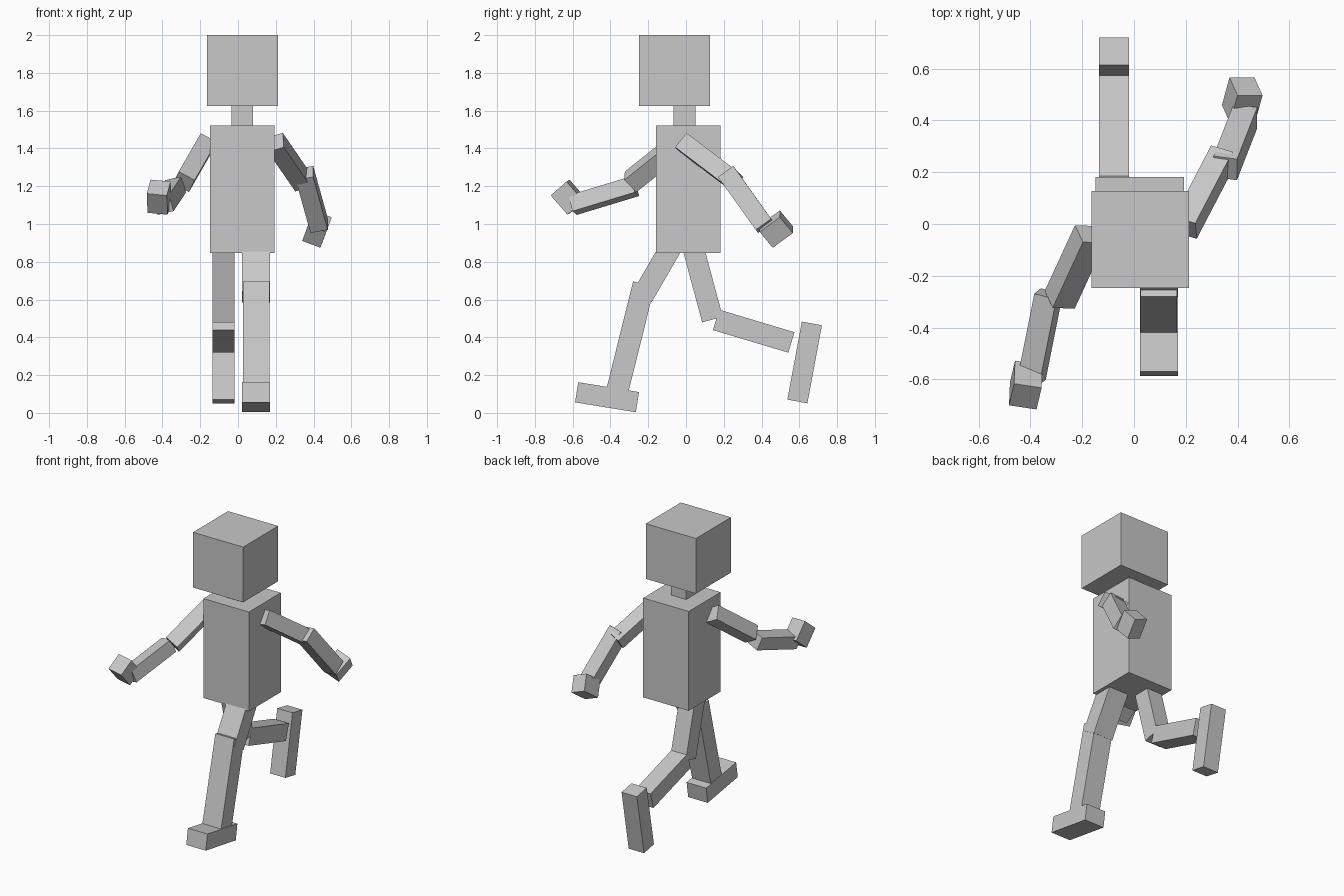
import bpy
from mathutils import Matrix, Vector

default = bpy.data.objects.get("Cube")
if default:
    bpy.data.objects.remove(default)

grey = bpy.data.materials.new("plain_grey")
grey.use_nodes = True
COLOUR = (0.58, 0.58, 0.58, 1)
grey.diffuse_color = COLOUR
grey.node_tree.nodes["Principled BSDF"].inputs["Base Color"].default_value = COLOUR


def block(name, centre, size, along=(0, 0, 1), side=(1, 0, 0)):
    """Box whose local z follows `along` and local x lies near `side`."""
    z = Vector(along).normalized()
    x = Vector(side)
    x = (x - z * x.dot(z)).normalized()
    turn = Matrix((x, z.cross(x), z)).transposed().to_4x4()
    bpy.ops.mesh.primitive_cube_add(size=1)
    obj = bpy.context.object
    obj.name = name
    obj.matrix_world = Matrix.Translation(centre) @ turn @ Matrix.Diagonal((*size, 1))
    obj.data.materials.append(grey)
    return obj


def limb(name, start, end, width, depth, side=(1, 0, 0)):
    """Square-ended bar running from start to end."""
    a, b = Vector(start), Vector(end)
    return block(name, (a + b) / 2, (width, depth, (b - a).length), b - a, side)


# Head, neck and torso
block("head", (0.024, -0.06, 1.8125), (0.377, 0.376, 0.375))
block("neck", (0.022, -0.008, 1.573), (0.115, 0.115, 0.11))
block("torso", (0.023, 0.011, 1.183), (0.342, 0.342, 0.675))

# Left leg, striding forward
LX, LW = 0.096, 0.147
limb("left_thigh", (LX, -0.052, 0.925), (LX, -0.232, 0.614), LW, 0.115)
limb("left_shin", (LX, -0.223, 0.682), (LX, -0.368, 0.1), LW - 0.006, 0.117)
block("left_foot", (LX, -0.418, 0.083), (LW, 0.326, 0.108), (0, 0.16, 0.987))

# Right leg, kicked back
RX, RW = -0.077, 0.115
limb("right_thigh", (RX, 0.026, 0.92), (RX, 0.14, 0.494), RW, 0.113)
limb("right_shin", (RX, 0.159, 0.4925), (RX, 0.558, 0.373), RW, 0.113)
block("right_foot", (RX, 0.628, 0.267), (RW, 0.108, 0.42), (0, 0.183, 0.983))

# Left arm, swung back
limb("left_upper_arm", (0.198, -0.015, 1.432), (0.342, 0.261, 1.223),
     0.09, 0.097, (0.913, -0.267, 0.278))
limb("left_forearm", (0.352, 0.216, 1.27), (0.43, 0.416, 0.99),
     0.094, 0.1, (0.967, -0.156, 0.208))
block("left_hand", (0.418, 0.478, 0.973), (0.103, 0.113, 0.135),
      (0.03, 0.11, 0.08), (0.108, 0.012, -0.03))

# Right arm, swung forward
limb("right_upper_arm", (-0.17, -0.039, 1.426), (-0.287, -0.293, 1.223),
     0.096, 0.096, (0.885, -0.035, -0.465))
limb("right_forearm", (-0.33, -0.27, 1.2), (-0.396, -0.6, 1.1),
     0.09, 0.09, (0.95, -0.19, 0.24))
block("right_hand", (-0.418, -0.622, 1.142), (0.108, 0.135, 0.113),
      (0.02, 0.085, 0.075), (0.105, -0.025, -0.018))
